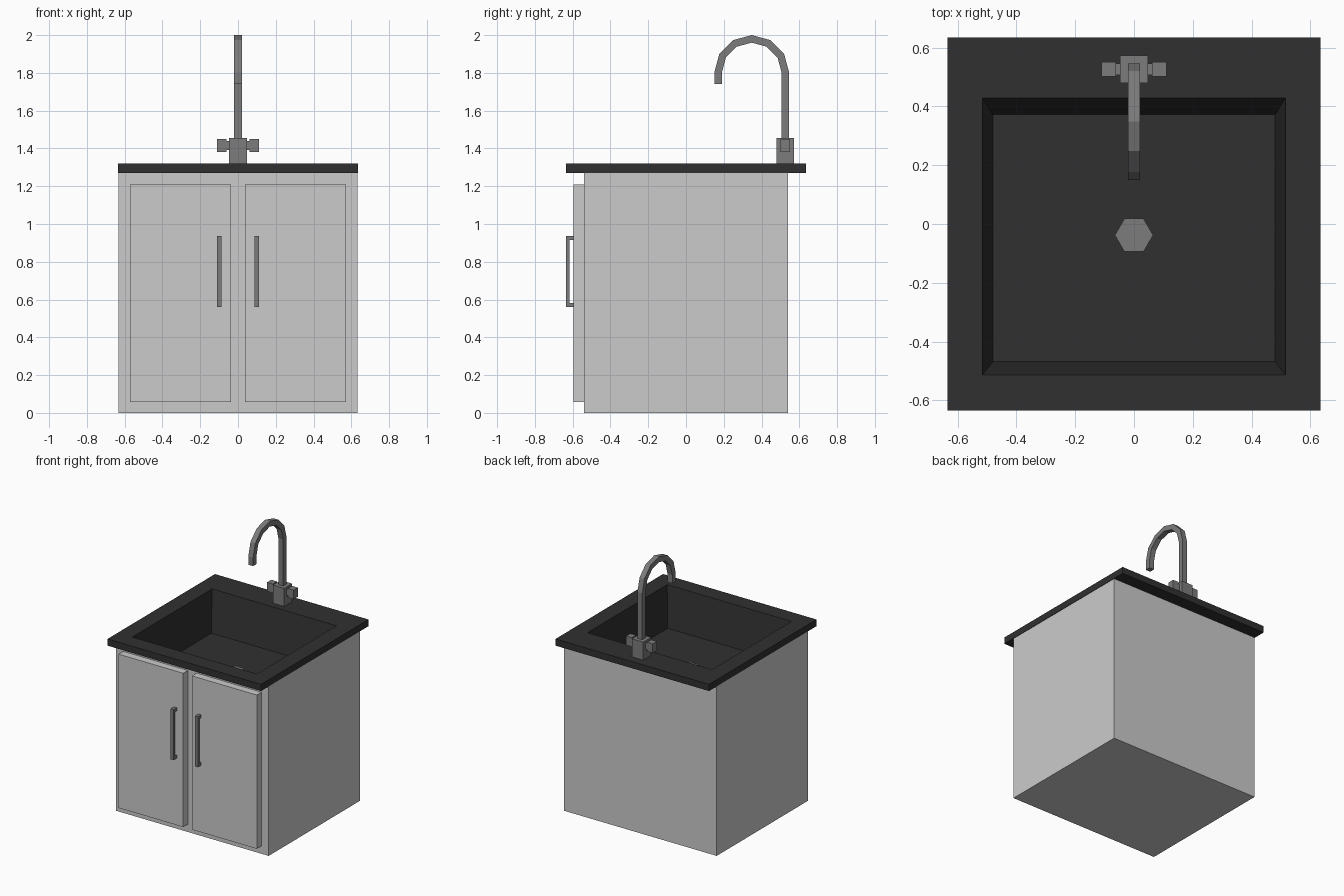
import bpy, bmesh, math
from mathutils import Vector

if "Cube" in bpy.data.objects:
    bpy.data.objects.remove(bpy.data.objects["Cube"])


def material(name, v):
    m = bpy.data.materials.new(name)
    m.diffuse_color = (v, v, v, 1)
    m.use_nodes = True
    m.node_tree.nodes["Principled BSDF"].inputs["Base Color"].default_value = m.diffuse_color
    return m


DARK = material("dark_stone", 0.03)
METAL = material("grey_metal", 0.2)


def finish(name, bm, mat=None):
    bmesh.ops.recalc_face_normals(bm, faces=bm.faces)
    me = bpy.data.meshes.new(name)
    bm.to_mesh(me)
    bm.free()
    ob = bpy.data.objects.new(name, me)
    bpy.context.collection.objects.link(ob)
    if mat:
        me.materials.append(mat)
    return ob


def add_box(bm, x, y, z):
    verts = bmesh.ops.create_cube(bm, size=1)["verts"]
    for v in verts:
        for i, (a, b) in enumerate((x, y, z)):
            v.co[i] = (a + b) / 2 + v.co[i] * (b - a)


def boxes(name, parts, mat=None):
    bm = bmesh.new()
    for p in parts:
        add_box(bm, *p)
    return finish(name, bm, mat)


def loft(name, rings, mat=None):
    # Joins successive point rings with quads and caps both ends
    bm = bmesh.new()
    loops = [[bm.verts.new(p) for p in r] for r in rings]
    n = len(loops[0])
    for a, b in zip(loops, loops[1:]):
        for i in range(n):
            j = (i + 1) % n
            bm.faces.new((a[i], a[j], b[j], b[i]))
    bm.faces.new(loops[0])
    bm.faces.new(loops[-1])
    return finish(name, bm, mat)


def rect(hx, y0, y1, z):
    return [(-hx, y0, z), (hx, y0, z), (hx, y1, z), (-hx, y1, z)]


# Cabinet body, open on top under the counter so the basin fits inside
cabinet = boxes("cabinet", [((-0.632, 0.632), (-0.54, 0.54), (0, 1.27))])
bm = bmesh.new()
bm.from_mesh(cabinet.data)
top = [f for f in bm.faces if f.normal.z > 0.9]
bmesh.ops.delete(bm, geom=top, context='FACES_ONLY')
bm.to_mesh(cabinet.data)
bm.free()

# Doors and handles, mirrored left and right
for side, s in (("left", -1), ("right", 1)):
    boxes(side + "_door",
          [(sorted((s * 0.037, s * 0.572)), (-0.595, -0.54), (0.058, 1.208))])
    hx = (s * 0.1 - 0.012, s * 0.1 + 0.012)
    boxes(side + "_handle", [
        (hx, (-0.635, -0.617), (0.56, 0.937)),
        (hx, (-0.617, -0.59), (0.56, 0.582)),
        (hx, (-0.617, -0.59), (0.915, 0.937)),
    ], METAL)

# Countertop with sunken tapered basin, from hidden underside to basin floor
loft("countertop_basin", [
    rect(0.495, -0.485, 0.39, 1.0),
    rect(0.527, -0.525, 0.44, 1.27),
    rect(0.635, -0.635, 0.635, 1.27),
    rect(0.635, -0.635, 0.635, 1.32),
    rect(0.515, -0.513, 0.428, 1.32),
    rect(0.48, -0.468, 0.372, 1.02),
], DARK)

# Hexagonal drain
hexagon = [(0.065 * math.cos(i * math.pi / 3), -0.038 + 0.065 * math.sin(i * math.pi / 3))
           for i in range(6)]
loft("drain", [[(x, y, z) for x, y in hexagon] for z in (1.015, 1.03)], METAL)

# Faucet base and two knobs
FY = 0.526
boxes("faucet_base", [((-0.047, 0.047), (FY - 0.047, FY + 0.047), (1.32, 1.455))], METAL)
for side, s in (("left", -1), ("right", 1)):
    boxes(side + "_knob", [
        (sorted((s * 0.045, s * 0.064)), (FY - 0.019, FY + 0.019), (1.392, 1.44)),
        (sorted((s * 0.062, s * 0.11)), (FY - 0.025, FY + 0.025), (1.382, 1.45)),
    ], METAL)

# Gooseneck spout: square section swept over a six-segment half circle
R, H, CZ = 0.178, 0.02, 1.802
CY = FY - R
path = [(FY, 1.455, 0)]
path += [(CY + R * math.cos(a), CZ + R * math.sin(a), a)
         for a in (i * math.pi / 6 for i in range(7))]
path.append((CY - R, 1.74, math.pi))
rings = []
for y, z, a in path:
    out = Vector((0, math.cos(a), math.sin(a))) * H
    c, w = Vector((0, y, z)), Vector((H, 0, 0))
    rings.append([c - w - out, c + w - out, c + w + out, c - w + out])
loft("faucet_spout", rings, METAL)
